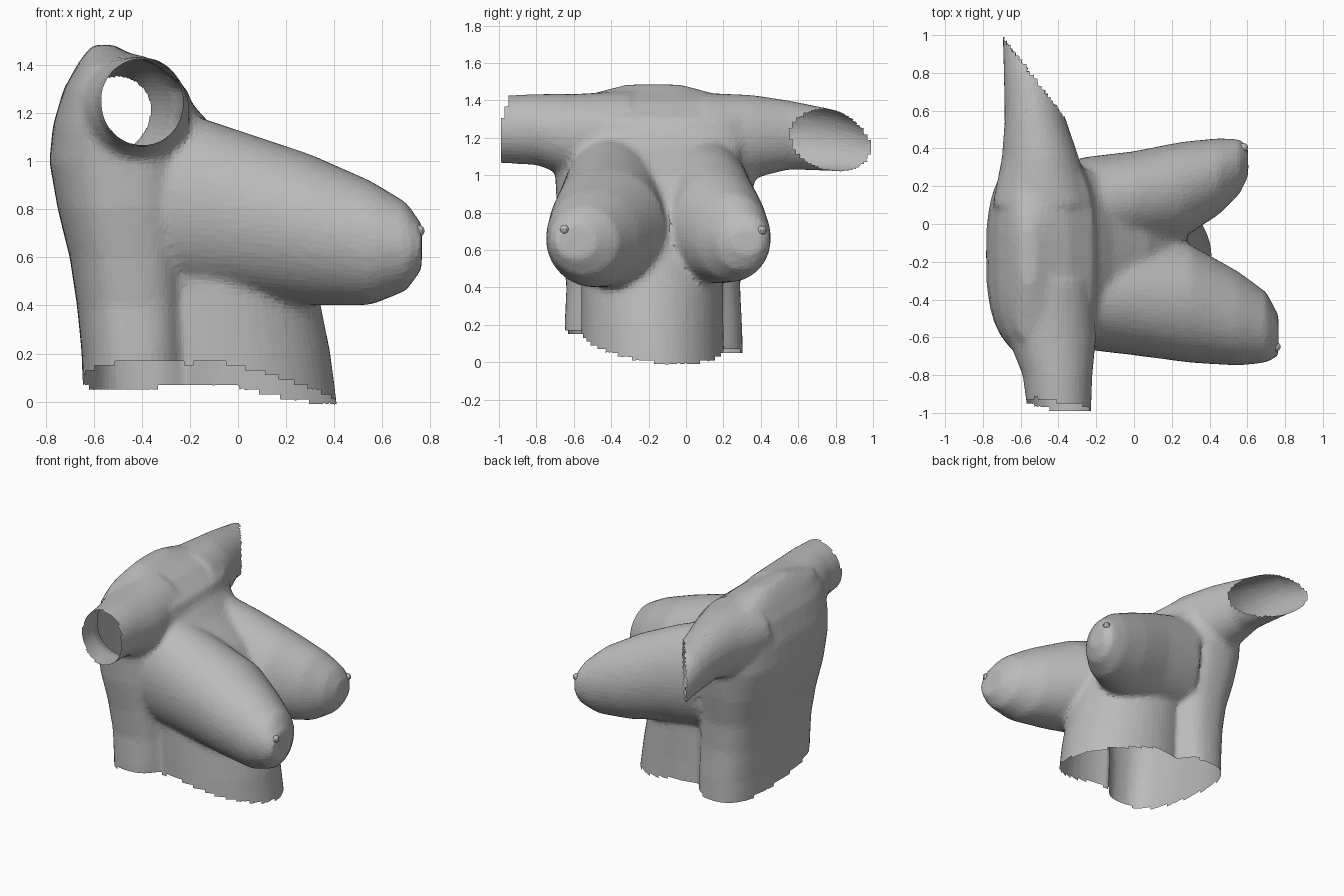
import bpy, bmesh, math
from mathutils import Vector

cube = bpy.data.objects.get("Cube")
if cube:
    bpy.data.objects.remove(cube, do_unlink=True)

SIDES = 40

grey = bpy.data.materials.new("plain grey")
grey.use_nodes = True
grey.diffuse_color = (0.5, 0.5, 0.5, 1)
grey.node_tree.nodes["Principled BSDF"].inputs["Base Color"].default_value = grey.diffuse_color


def loft(bm, axis, rings, roundness=1.0):
    """Closed solid through ovals: (position, low and high of each cross axis)."""
    def bulge(value):
        return math.copysign(abs(value) ** roundness, value)

    loops = []
    for pos, a_low, a_high, b_low, b_high in rings:
        loop = []
        for i in range(SIDES):
            angle = math.tau * i / SIDES
            point = [(a_low + a_high) / 2 + bulge(math.cos(angle)) * (a_high - a_low) / 2,
                     (b_low + b_high) / 2 + bulge(math.sin(angle)) * (b_high - b_low) / 2]
            point.insert("xyz".index(axis), pos)
            loop.append(bm.verts.new(point))
        loops.append(loop)
    for low, high in zip(loops, loops[1:]):
        for i in range(SIDES):
            j = (i + 1) % SIDES
            bm.faces.new((low[i], low[j], high[j], high[i]))
    bm.faces.new(loops[0])
    bm.faces.new(loops[-1])


def add_object(name, bm):
    mesh = bpy.data.meshes.new(name)
    bm.to_mesh(mesh)
    bm.free()
    mesh.materials.append(grey)
    obj = bpy.data.objects.new(name, mesh)
    bpy.context.collection.objects.link(obj)
    return obj


body = bmesh.new()

# Back and flanks, from waist to neck base
loft(body, "z", [
    (-0.15, -0.64, -0.19, -0.65, 0.31),
    (0.2, -0.65, -0.19, -0.65, 0.3),
    (0.4, -0.67, -0.19, -0.64, 0.29),
    (0.6, -0.7, -0.19, -0.66, 0.3),
    (0.8, -0.75, -0.18, -0.69, 0.34),
    (1.0, -0.785, -0.17, -0.7, 0.37),
    (1.15, -0.77, -0.17, -0.72, 0.38),
    (1.3, -0.725, -0.21, -0.72, 0.38),
    (1.4, -0.67, -0.34, -0.63, 0.28),
    (1.45, -0.635, -0.45, -0.45, 0.1),
    (1.485, -0.6, -0.52, -0.32, -0.03)], roundness=0.75)

# Belly and breastbone, narrower than the flanks
loft(body, "z", [
    (-0.15, -0.5, 0.43, -0.56, 0.21),
    (0.2, -0.5, 0.385, -0.56, 0.2),
    (0.4, -0.5, 0.345, -0.56, 0.2),
    (0.6, -0.5, 0.3, -0.56, 0.2),
    (0.8, -0.5, 0.25, -0.58, 0.23),
    (1.0, -0.5, 0.08, -0.6, 0.27),
    (1.15, -0.5, -0.11, -0.6, 0.3),
    (1.25, -0.5, -0.2, -0.55, 0.28)])

# Right and left breasts
loft(body, "x", [
    (-0.3, -0.66, -0.12, 0.47, 1.23),
    (0.0, -0.695, -0.1, 0.44, 1.13),
    (0.3, -0.735, -0.11, 0.4, 1.03),
    (0.55, -0.75, -0.25, 0.4, 0.92),
    (0.7, -0.735, -0.36, 0.46, 0.83),
    (0.765, -0.7, -0.48, 0.55, 0.74)])
loft(body, "x", [
    (-0.3, -0.18, 0.35, 0.48, 1.22),
    (0.0, -0.12, 0.385, 0.46, 1.12),
    (0.25, -0.08, 0.435, 0.42, 1.01),
    (0.45, 0.05, 0.455, 0.43, 0.9),
    (0.56, 0.16, 0.45, 0.49, 0.8),
    (0.605, 0.25, 0.41, 0.57, 0.72)])

# Right and left upper arms
loft(body, "y", [
    (-1.1, -0.55, -0.23, 1.07, 1.42),
    (-0.8, -0.59, -0.22, 1.055, 1.435),
    (-0.6, -0.67, -0.2, 0.98, 1.435),
    (-0.3, -0.72, -0.22, 0.97, 1.45)])
loft(body, "y", [
    (0.1, -0.75, -0.22, 1.0, 1.44),
    (0.35, -0.7, -0.29, 0.98, 1.43),
    (0.55, -0.685, -0.36, 1.03, 1.4),
    (0.8, -0.69, -0.41, 1.02, 1.35),
    (1.1, -0.7, -0.46, 1.0, 1.23)])

bmesh.ops.recalc_face_normals(body, faces=body.faces)
torso = add_object("torso", body)

# Fuse the solids into one skin and soften the joins
fuse = torso.modifiers.new("fuse", "REMESH")
fuse.mode = "VOXEL"
fuse.voxel_size = 0.02
soften = torso.modifiers.new("soften", "SMOOTH")
soften.factor = 0.5
soften.iterations = 10
depsgraph = bpy.context.evaluated_depsgraph_get()
skin = bpy.data.meshes.new_from_object(torso.evaluated_get(depsgraph))
torso.modifiers.clear()
torso.data = skin


def cut_away(p):
    """True beyond the waist edge or the arm ends."""
    waist = 0.095 - 0.12 * p.y - 0.25 * max(0, p.x + 0.05) - 0.1 * max(0, -0.4 - p.x)
    right_end = -0.995 + 0.3 * max(0, p.z - 1.25) + 0.3 * max(0, -0.4 - p.x)
    left_end = min(0.99, 0.58 + 1.3 * (-0.38 - p.x))
    past_left = p.x < -0.3 and p.y > left_end
    return p.z < waist or p.y < right_end or past_left


# Open the waist and both arms
bm = bmesh.new()
bm.from_mesh(skin)
ends = [f for f in bm.faces if cut_away(f.calc_center_median())]
bmesh.ops.delete(bm, geom=ends, context="FACES")
for face in bm.faces:
    face.smooth = False
    face.material_index = 0
bm.to_mesh(skin)
bm.free()
if not skin.materials:
    skin.materials.append(grey)

# Thin out to irregular facets
thin = torso.modifiers.new("thin", "DECIMATE")
thin.ratio = 0.2

# Nipples
for name, place in (("right_nipple", (0.752, -0.65, 0.71)), ("left_nipple", (0.58, 0.405, 0.705))):
    bm = bmesh.new()
    bmesh.ops.create_uvsphere(bm, u_segments=10, v_segments=7, radius=0.025)
    nipple = add_object(name, bm)
    nipple.location = Vector(place)
